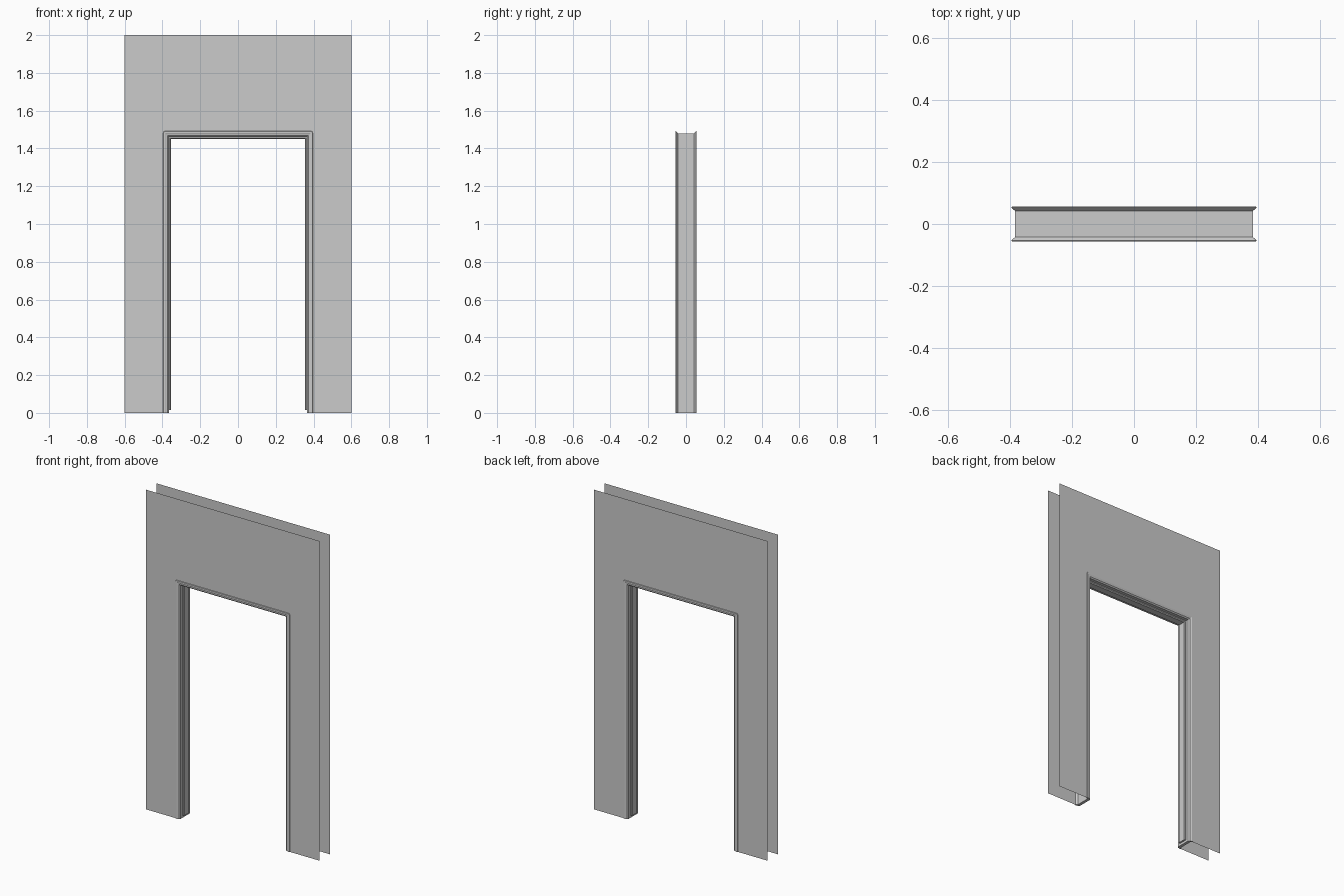
import bpy
import bmesh
import math

cube = bpy.data.objects.get("Cube")
if cube:
    bpy.data.objects.remove(cube, do_unlink=True)

grey = bpy.data.materials.new("plain grey")
grey.use_nodes = True
COLOR = (0.6, 0.6, 0.6, 1)
grey.diffuse_color = COLOR
grey.node_tree.nodes["Principled BSDF"].inputs["Base Color"].default_value = COLOR

RISE = 1.096     # height of the head above its distance from the centre
PIVOT = 0.386    # outside this offset the upper corners are rounded


def finish(name, bm):
    mesh = bpy.data.meshes.new(name)
    bm.to_mesh(mesh)
    bm.free()
    mesh.materials.append(grey)
    obj = bpy.data.objects.new(name, mesh)
    bpy.context.collection.objects.link(obj)
    return obj


def sweep(name, profile, bottom):
    """Carry a closed (offset, depth) profile up one jamb, over and down."""
    bm = bmesh.new()

    def corner(u, y, side, angle):
        r = max(u - PIVOT, 0)
        base = min(u, PIVOT)
        return bm.verts.new((side * (base + r * math.cos(angle)), y,
                             base + RISE + r * math.sin(angle)))

    angles = [math.radians(a) for a in (0, 30, 60, 90)]
    rings = [[bm.verts.new((-u, y, bottom)) for u, y in profile]]
    rings += [[corner(u, y, -1, a) for u, y in profile] for a in angles]
    rings += [[corner(u, y, 1, a) for u, y in profile] for a in reversed(angles)]
    rings.append([bm.verts.new((u, y, bottom)) for u, y in profile])
    n = len(profile)
    for a, b in zip(rings, rings[1:]):
        for i in range(n):
            j = (i + 1) % n
            bm.faces.new((a[i], a[j], b[j], b[i]))
    bm.faces.new(rings[0])
    bm.faces.new(rings[-1])
    bmesh.ops.remove_doubles(bm, verts=bm.verts, dist=0.00001)
    bmesh.ops.recalc_face_normals(bm, faces=bm.faces)
    return finish(name, bm)


# Thin wall sheets with a doorway, one on each side
def wall_sheet(name, y):
    bm = bmesh.new()
    outline = [(-0.6, 0), (-0.39, 0), (-0.39, 1.485), (0.39, 1.485),
               (0.39, 0), (0.6, 0), (0.6, 2), (-0.6, 2)]
    face = bm.faces.new([bm.verts.new((x, y, z)) for x, z in outline])
    if y > 0:
        face.normal_flip()
    return finish(name, bm)


wall_sheet("front_wall", -0.052)
wall_sheet("back_wall", 0.052)

# Door frame: flat channel outside, flared lips and stepped edges
half = [(0.384, 0.042), (0.396, 0.053), (0.394, 0.056), (0.386, 0.056),
        (0.379, 0.053), (0.373, 0.053), (0.366, 0.046)]
frame_profile = half + [(u, -y) for u, y in reversed(half)]
sweep("door_frame", frame_profile, 0)

# Raised stop running around the inside of the frame
stop_half = [(0.367, 0.026), (0.36, 0.026), (0.355, 0.021)]
stop_profile = stop_half + [(u, -y) for u, y in reversed(stop_half)]
sweep("door_stop", stop_profile, 0.015)
